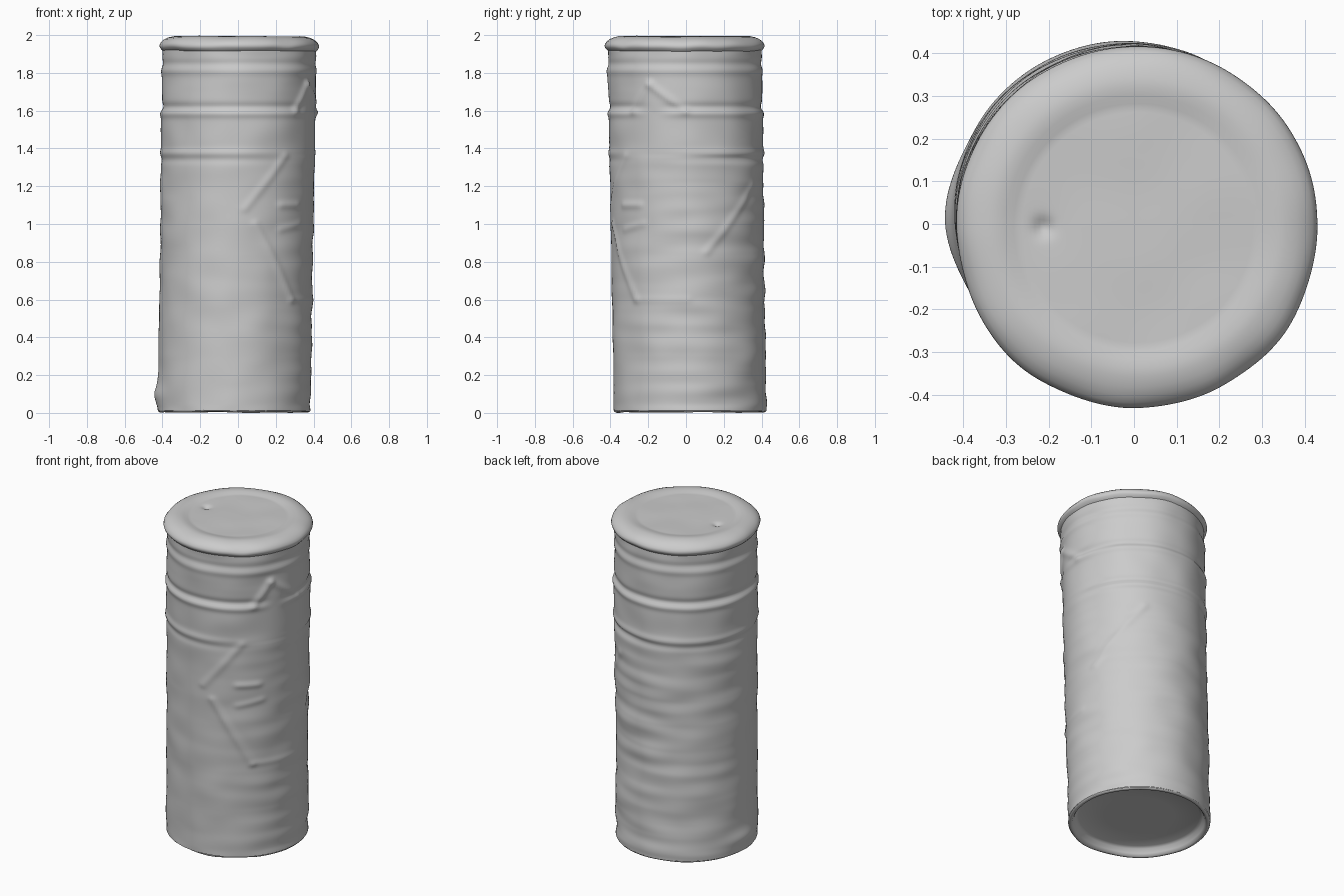
import bpy, bmesh, math
from mathutils import Vector, noise

cube = bpy.data.objects.get("Cube")
if cube:
    bpy.data.objects.remove(cube, do_unlink=True)

grey = bpy.data.materials.new("light grey")
grey.use_nodes = True
colour = (0.6, 0.6, 0.6, 1)
grey.diffuse_color = colour
grey.node_tree.nodes["Principled BSDF"].inputs["Base Color"].default_value = colour

SEG = 160


def bump(d, width):
    return math.exp(-(d / width) ** 2)


def crease(a, z, p, q, width=0.02):
    """Soft ridge along a straight line p-q in (angle in degrees, height)."""
    r = 0.41 * math.pi / 180
    u, v, w = Vector((p[0] * r, p[1])), Vector((q[0] * r, q[1])), Vector((a * r, z))
    t = max(0, min(1, (w - u).dot(v - u) / (v - u).length_squared))
    return bump((w - u - t * (v - u)).length, width)


# Wrapper folds: (start, end, strength), angle measured from +x
FOLDS = [((-42, 1.6), (-28, 1.74), 0.010), ((-28, 1.74), (0, 1.6), 0.008),
         ((-84, 1.08), (-52, 1.36), 0.006), ((-76, 1.0), (-43, 0.6), 0.007),
         ((-43, 0.6), (0, 0.6), 0.004), ((14, 0.85), (58, 1.2), 0.006),
         ((-55, 1.1), (-38, 1.1), 0.007), ((-55, 0.97), (-35, 1.0), 0.005)]


def wrinkles(a, z):
    """Radial offset of the wrapper surface."""
    deg = math.degrees(a)
    x, y = math.cos(a), math.sin(a)
    d = 0
    # raised band with pressed edges
    in_diagonal = bump(deg + 24, 14)
    d += 0.008 * (bump(z - 1.585, 0.02) - bump(z - 1.62, 0.02)) * (1 - in_diagonal)
    d += 0.006 * (bump(z - 1.375, 0.02) - 0.7 * bump(z - 1.34, 0.02)) * (1 - bump(deg + 30, 40))
    # neck rings
    d += 0.005 * bump(z - 1.81, 0.02) - 0.004 * bump(z - 1.85, 0.018)
    d += sum(s * crease(deg, z, p, q) for p, q, s in FOLDS)
    # horizontal ripples, strongest at the back left
    back = 0.5 + 0.5 * math.cos(a - math.radians(60))
    if z < 1.36:
        d += 0.009 * back * noise.noise(Vector((x * 0.9, y * 0.9, z * 13)))
    # general dents
    d += 0.006 * noise.noise(Vector((x * 2.2, y * 2.2, z * 7 + 4)))
    d += 0.02 * bump(z - 0.1, 0.05) * bump(math.remainder(deg - 180, 360), 22)
    return d * min(1, (1.93 - z) / 0.04, z / 0.04)


def lathe(name, profile, offset=None):
    """Revolve (radius, height) points; the axis leans slightly."""
    bm = bmesh.new()
    rings = []
    for r, z in profile:
        cx, cy = 0.008 - 0.028 * (1 - z / 2), -0.008 + 0.030 * (1 - z / 2)
        if r == 0:
            rings.append([bm.verts.new((cx, cy, z))] * SEG)
            continue
        ring = []
        for i in range(SEG):
            a = 2 * math.pi * i / SEG - math.pi
            dr, dz = offset(a, r, z) if offset else (0, 0)
            ring.append(bm.verts.new((cx + (r + dr) * math.cos(a),
                                      cy + (r + dr) * math.sin(a), z + dz)))
        rings.append(ring)
    for low, high in zip(rings, rings[1:]):
        for i in range(SEG):
            j = (i + 1) % SEG
            quad = dict.fromkeys((low[i], low[j], high[j], high[i]))
            bm.faces.new(list(quad))
    mesh = bpy.data.meshes.new(name)
    bm.to_mesh(mesh)
    bm.free()
    mesh.materials.append(grey)
    ob = bpy.data.objects.new(name, mesh)
    bpy.context.collection.objects.link(ob)
    bpy.ops.object.select_all(action='DESELECT')
    ob.select_set(True)
    bpy.context.view_layer.objects.active = ob
    bpy.ops.object.shade_smooth_by_angle(angle=math.radians(50))
    return ob


# Wrapped wall
def wall_radius(z):
    return 0.404 + 0.004 * bump(z - 1.6, 0.5)


STEPS = 190
wall = [(wall_radius(z), z) for z in (0.012 + 1.918 * k / STEPS for k in range(STEPS + 1))]
lathe("can_wall", wall, lambda a, r, z: (wrinkles(a, z), 0))


# Recessed base with a rolled foot rim
base = [(0, 0.055), (0.2, 0.057), (0.345, 0.055), (0.362, 0.045), (0.372, 0.02),
        (0.382, 0.005), (0.393, 0.003), (0.401, 0.007), (0.404, 0.012)]
lathe("base", base, lambda a, r, z: (0, 0.006 * noise.noise(
    Vector((2 * math.cos(a), 2 * math.sin(a), 0))) if r > 0.36 and z < 0.03 else 0))


# Rounded lid with a shallow sunken centre and a small dimple
def lid_shape(a, r, z):
    x, y = r * math.cos(a), r * math.sin(a)
    dimple = math.hypot(x + 0.22, y)
    dz = -0.014 * bump(dimple, 0.022) - 0.004 * bump(dimple, 0.07)
    dz += 0.003 * noise.noise(Vector((x * 6, y * 6, 2)))
    edge = bump(r - 0.42, 0.03)
    dz += edge * 0.006 * noise.noise(Vector((x * 7, y * 7, 5)))
    dr = edge * 0.006 * noise.noise(Vector((x * 5, y * 5, 9)))
    return dr, dz - 0.008 * max(0, x) * (r > 0.3)


lid = [(0.404, 1.915), (0.412, 1.922), (0.420, 1.932), (0.424, 1.942), (0.421, 1.954),
       (0.411, 1.967), (0.395, 1.979), (0.375, 1.988), (0.350, 1.994), (0.330, 1.995),
       (0.310, 1.992), (0.290, 1.987)]
lid += [(0.28 - 0.01 * k, 1.985) for k in range(28)] + [(0, 1.985)]
lathe("lid", lid, lid_shape)
